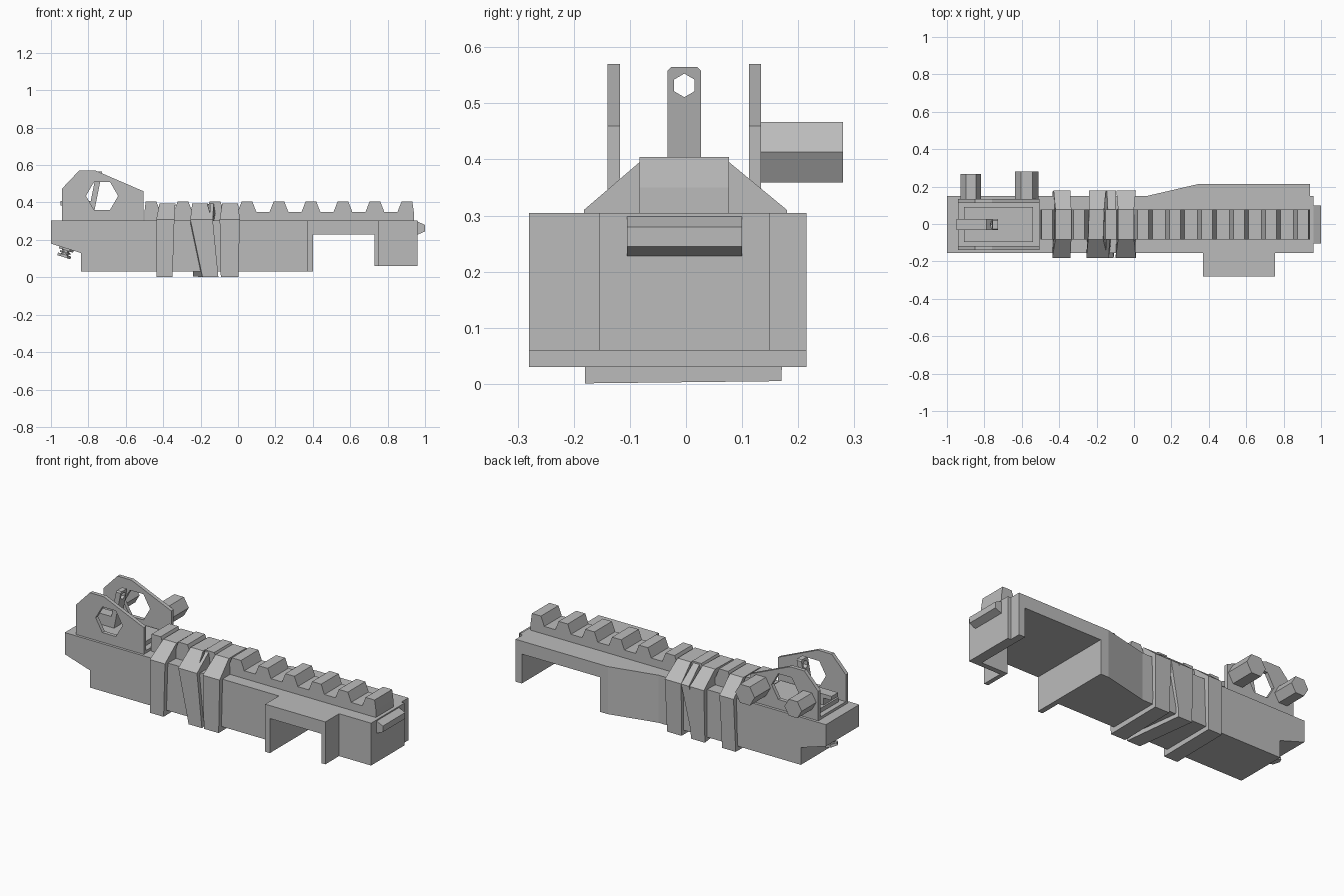
import bpy, bmesh, math
from mathutils import Vector

if "Cube" in bpy.data.objects:
    bpy.data.objects.remove(bpy.data.objects["Cube"])

GREY = (0.5, 0.5, 0.5, 1)
mat = bpy.data.materials.new("mid grey")
mat.use_nodes = True
mat.diffuse_color = GREY
mat.node_tree.nodes["Principled BSDF"].inputs["Base Color"].default_value = GREY


def loft(name, start, end):
    """Solid between two matching rings of 3D points."""
    bm = bmesh.new()
    a = [bm.verts.new(p) for p in start]
    b = [bm.verts.new(p) for p in end]
    bm.faces.new(a)
    bm.faces.new(b)
    for i in range(len(a)):
        j = (i + 1) % len(a)
        bm.faces.new((a[i], a[j], b[j], b[i]))
    bmesh.ops.recalc_face_normals(bm, faces=bm.faces)
    mesh = bpy.data.meshes.new(name)
    bm.to_mesh(mesh)
    bm.free()
    obj = bpy.data.objects.new(name, mesh)
    bpy.context.collection.objects.link(obj)
    mesh.materials.append(mat)
    return obj


def prism(name, pts, axis, lo, hi):
    """Extrude a 2D outline along an axis from lo to hi."""
    place = {"x": lambda p, d: (d, p[0], p[1]),
             "y": lambda p, d: (p[0], d, p[1]),
             "z": lambda p, d: (p[0], p[1], d)}[axis]
    return loft(name, [place(p, lo) for p in pts], [place(p, hi) for p in pts])


def box(name, x0, x1, y0, y1, z0, z1):
    return prism(name, [(x0, y0), (x1, y0), (x1, y1), (x0, y1)], "z", z0, z1)


def hexagon(cx, cy, r, turn=0):
    return [(cx + r * math.cos(math.radians(60 * i + turn)),
             cy + r * math.sin(math.radians(60 * i + turn))) for i in range(6)]


def cut(obj, cutter):
    """Subtract a cutter and drop it."""
    mod = obj.modifiers.new("cut", "BOOLEAN")
    mod.object = cutter
    mod.solver = "EXACT"
    bpy.context.view_layer.objects.active = obj
    bpy.ops.object.modifier_apply(modifier=mod.name)
    bpy.data.objects.remove(cutter)


# Housing: rear with sloped tail, then wide middle block
prism("rear_housing", [(-1, 0.305), (-1, 0.18), (-0.84, 0.13), (-0.84, 0.03),
                       (0, 0.03), (0, 0.305)], "y", -0.155, 0.15)
prism("middle_housing", [(0, -0.155), (0.37, -0.155), (0.37, -0.28), (0.4, -0.28),
                         (0.4, 0.215), (0.35, 0.215), (0.07, 0.15), (0, 0.15)],
      "z", 0.03, 0.305)

# Front bay: roof, outer lug leg, side wall and end wall
prism("bay_roof", [(0.4, -0.28), (0.755, -0.28), (0.755, -0.155), (0.96, -0.155),
                   (0.96, 0.15), (0.94, 0.15), (0.94, 0.215), (0.4, 0.215)],
      "z", 0.23, 0.305)
box("lug_leg", 0.73, 0.755, -0.28, -0.155, 0.06, 0.23)
box("bay_side_wall", 0.73, 0.96, -0.155, -0.125, 0.06, 0.23)
prism("bay_end_wall", [(0.9, -0.125), (0.96, -0.125), (0.96, 0.15), (0.94, 0.15),
                       (0.94, 0.215), (0.9, 0.215)], "z", 0.06, 0.23)
prism("end_latch", [(0.96, 0.298), (1, 0.28), (1, 0.245), (0.96, 0.228)],
      "y", -0.105, 0.1)

# Top rail with evenly spaced teeth
box("rail_base", -0.5, 0.94, -0.083, 0.077, 0.305, 0.35)
for i in range(9):
    c = -0.465 + 0.171 * i
    left, right = max(c - 0.05, -0.5), min(c + 0.05, 0.94)
    prism(f"rail_tooth_{i + 1}", [(left, 0.35), (right, 0.35), (c + 0.029, 0.404),
                                  (max(c - 0.029, -0.5), 0.404)], "y", -0.083, 0.077)

# Straps wrapped round the housing; each corner has its own position along x
RING = [(-0.18, 0.001), (-0.182, 0.31), (-0.083, 0.395),
        (0.077, 0.395), (0.18, 0.31), (0.17, 0.005)]


def strap(name, lefts, rights):
    loft(name, [(x, *p) for x, p in zip(lefts, RING)],
         [(x, *p) for x, p in zip(rights, RING)])


strap("rear_strap", [-0.437, -0.437, -0.42, -0.42, -0.43, -0.437],
      [-0.35, -0.34, -0.335, -0.335, -0.34, -0.35])
strap("slanted_strap", [-0.19, -0.255, -0.245, -0.24, -0.24, -0.24],
      [-0.105, -0.14, -0.165, -0.16, -0.15, -0.15])
strap("crossing_strap", [-0.18, -0.15, -0.15, -0.14, -0.145, -0.23],
      [-0.105, -0.135, -0.13, -0.1, -0.095, -0.16])
strap("front_strap", [-0.092, -0.098, -0.085, -0.085, -0.095, -0.09],
      [0.002, 0.01, 0, 0, 0.01, 0.002])

# Pair of sight guards with hexagonal windows
for side, y0 in (("right", -0.14), ("left", 0.112)):
    guard = prism(f"{side}_sight_guard",
                  [(-0.94, 0.305), (-0.94, 0.475), (-0.85, 0.57), (-0.76, 0.57),
                   (-0.505, 0.46), (-0.505, 0.305)], "y", y0, y0 + 0.022)
    cut(guard, prism("cutter", hexagon(-0.727, 0.435, 0.086), "y", y0 - 0.1, y0 + 0.1))

# Sight base, arm and leaning aperture post
box("sight_tray", -0.94, -0.505, -0.118, 0.112, 0.305, 0.32)
box("sight_base", -0.91, -0.54, -0.095, 0.09, 0.32, 0.345)
box("sight_arm", -0.95, -0.77, -0.033, 0.027, 0.385, 0.408)
box("sight_arm_support", -0.9, -0.78, -0.033, 0.027, 0.345, 0.385)
outline = [(-0.033, 0.345), (0.027, 0.345), (0.027, 0.558), (0.02, 0.565),
           (-0.026, 0.565), (-0.033, 0.558)]
lean = [-0.8 + (z - 0.345) * 0.2 for y, z in outline]
post = loft("aperture_post", [(x, *p) for x, p in zip(lean, outline)],
            [(x + 0.03, *p) for x, p in zip(lean, outline)])
cut(post, prism("cutter", hexagon(-0.003, 0.532, 0.021, 30), "x", -0.9, -0.6))

# Adjustment knobs on the back
prism("rear_knob", hexagon(-0.872, 0.408, 0.055), "y", 0.13, 0.267)
prism("front_knob", hexagon(-0.573, 0.413, 0.062), "y", 0.13, 0.28)

# Tail screw set square to the sloped underside
axis = Vector((-0.3, 0, -0.954))
across = Vector((0.954, 0, -0.3))
top = Vector((-0.915, -0.003, 0.16))
for name, r, d0, d1 in (("screw_collar", 0.04, 0.005, 0.017),
                        ("screw_stem", 0.02, -0.01, 0.045),
                        ("screw_ring", 0.03, 0.025, 0.033),
                        ("screw_head", 0.037, 0.04, 0.055)):
    rings = [[top + axis * d + across * u + Vector((0, v, 0))
              for u, v in hexagon(0, 0, r)] for d in (d0, d1)]
    loft(name, *rings)
